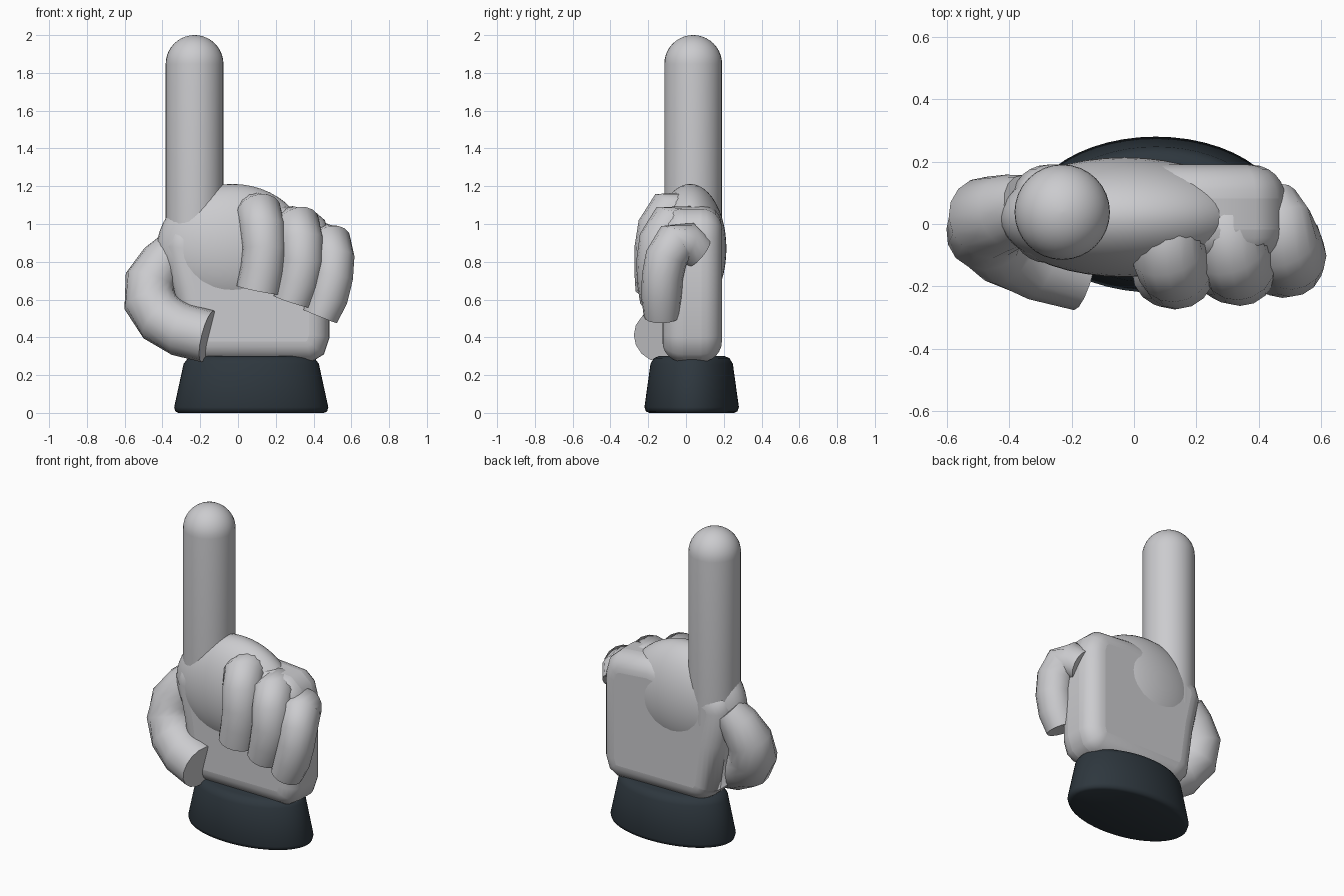
import bpy, bmesh, math
from mathutils import Vector

if "Cube" in bpy.data.objects:
    bpy.data.objects.remove(bpy.data.objects["Cube"])


def material(name, rgb):
    m = bpy.data.materials.new(name)
    m.diffuse_color = (*rgb, 1)
    m.use_nodes = True
    m.node_tree.nodes["Principled BSDF"].inputs["Base Color"].default_value = m.diffuse_color
    return m


GREY = material("light grey", (0.60, 0.60, 0.62))
DARK = material("dark slate", (0.027, 0.038, 0.048))


def finish(name, bm, mat, angle=60, bevel=0, segments=4):
    bmesh.ops.recalc_face_normals(bm, faces=bm.faces)
    me = bpy.data.meshes.new(name)
    bm.to_mesh(me)
    bm.free()
    ob = bpy.data.objects.new(name, me)
    bpy.context.collection.objects.link(ob)
    me.materials.append(mat)
    if bevel:
        mod = ob.modifiers.new("round", "BEVEL")
        mod.width, mod.segments, mod.limit_method = bevel, segments, "ANGLE"
        mod.angle_limit = math.radians(50)
    bpy.ops.object.select_all(action="DESELECT")
    ob.select_set(True)
    bpy.context.view_layer.objects.active = ob
    bpy.ops.object.shade_smooth_by_angle(angle=math.radians(angle))
    return ob


def skin(bm, rings):
    """Bridge rings of equal vertex count and cap both ends."""
    loops = [[bm.verts.new(p) for p in r] for r in rings]
    n = len(loops[0])
    for a, b in zip(loops, loops[1:]):
        for i in range(n):
            j = (i + 1) % n
            bm.faces.new((a[i], a[j], b[j], b[i]))
    bm.faces.new(loops[0])
    bm.faces.new(loops[-1])


def tube(name, path, ref, sides=16):
    """Bent round limb; path holds (x, y, z, radius)."""
    pts = [Vector(p[:3]) for p in path]
    rings = []
    for i, p in enumerate(pts):
        t = (pts[min(i + 1, len(pts) - 1)] - pts[max(i - 1, 0)]).normalized()
        u = (Vector(ref) - t * t.dot(Vector(ref))).normalized()
        v = t.cross(u)
        r = path[i][3]
        rings.append([p + r * (math.cos(a) * u + math.sin(a) * v)
                      for a in (2 * math.pi * k / sides for k in range(sides))])
    bm = bmesh.new()
    skin(bm, rings)
    return finish(name, bm, GREY)


def ellipse(cx, cy, z, rx, ry, n=48):
    return [(cx + rx * math.cos(2 * math.pi * k / n),
             cy + ry * math.sin(2 * math.pi * k / n), z) for k in range(n)]


# Cuff: flared oval with rounded rims
bm = bmesh.new()
skin(bm, [ellipse(0.07, 0.03, z, rx, ry) for z, rx, ry in (
    (0, 0.385, 0.225), (0.008, 0.402, 0.242), (0.03, 0.408, 0.25),
    (0.26, 0.358, 0.218), (0.29, 0.335, 0.2), (0.302, 0.30, 0.17))])
finish("cuff", bm, DARK)

# Palm: rounded slab cut from a front outline
outline = [(-0.24, 0.27), (0.39, 0.27), (0.455, 0.31), (0.485, 0.40), (0.485, 0.93),
           (0.46, 1.02), (0.39, 1.08), (0.15, 1.10), (-0.2, 1.06), (-0.36, 0.97),
           (-0.39, 0.88), (-0.34, 0.65), (-0.30, 0.36)]
bm = bmesh.new()
skin(bm, [[(x, y, z) for x, z in outline] for y in (-0.125, 0.19)])
finish("palm", bm, GREY, bevel=0.11, segments=6)

# Knuckle dome: ellipsoid swelling through the upper palm
bm = bmesh.new()
bmesh.ops.create_uvsphere(bm, u_segments=40, v_segments=24, radius=1)
bmesh.ops.scale(bm, vec=(0.40, 0.192, 0.342), verts=bm.verts)
bmesh.ops.translate(bm, vec=(-0.03, 0.022, 0.87), verts=bm.verts)
finish("knuckle_dome", bm, GREY)

# Raised index finger: capsule
R = 0.153
rings = []
for k in range(1, 11):
    a = math.pi / 2 * k / 10
    rings.append(ellipse(-0.23, 0.038, 0.80 - R * math.cos(a), R * math.sin(a), R * math.sin(a), 32))
for k in range(10):
    a = math.pi / 2 * k / 10
    rings.append(ellipse(-0.23, 0.038, 1.847 + R * math.sin(a), R * math.cos(a), R * math.cos(a), 32))
rings.append(ellipse(-0.23, 0.038, 2.0, 0.004, 0.004, 32))
bm = bmesh.new()
skin(bm, rings)
finish("index_finger", bm, GREY)

# Curled fingers, hooked over the palm front: (name, path)
curled = {
    "middle_finger": [(0.08, 0.06, 1.00, 0.10), (0.095, -0.02, 1.065, 0.113),
                      (0.11, -0.09, 1.06, 0.122), (0.13, -0.135, 0.98, 0.122),
                      (0.14, -0.155, 0.87, 0.118), (0.13, -0.157, 0.76, 0.117),
                      (0.108, -0.15, 0.65, 0.117)],
    "ring_finger": [(0.27, 0.06, 0.93, 0.10), (0.29, -0.02, 0.99, 0.113),
                    (0.315, -0.085, 0.99, 0.122), (0.335, -0.13, 0.91, 0.120),
                    (0.34, -0.147, 0.80, 0.116), (0.32, -0.147, 0.69, 0.112),
                    (0.287, -0.14, 0.588, 0.103)],
    "little_finger": [(0.43, 0.06, 0.85, 0.10), (0.46, 0.0, 0.90, 0.113),
                      (0.485, -0.06, 0.895, 0.118), (0.505, -0.105, 0.82, 0.112),
                      (0.50, -0.125, 0.72, 0.109), (0.475, -0.13, 0.61, 0.107),
                      (0.435, -0.128, 0.51, 0.095)],
}
for name, path in curled.items():
    tube(name, path, (1, 0, 0))

# Thumb, bowed outward and across the front of the palm
tube("thumb", [(-0.34, 0.06, 0.87, 0.10), (-0.40, 0.04, 0.80, 0.12),
               (-0.465, 0.02, 0.70, 0.135), (-0.465, -0.015, 0.59, 0.142),
               (-0.405, -0.06, 0.50, 0.142), (-0.30, -0.105, 0.44, 0.142),
               (-0.16, -0.14, 0.405, 0.140)], (0, 1, 0))
